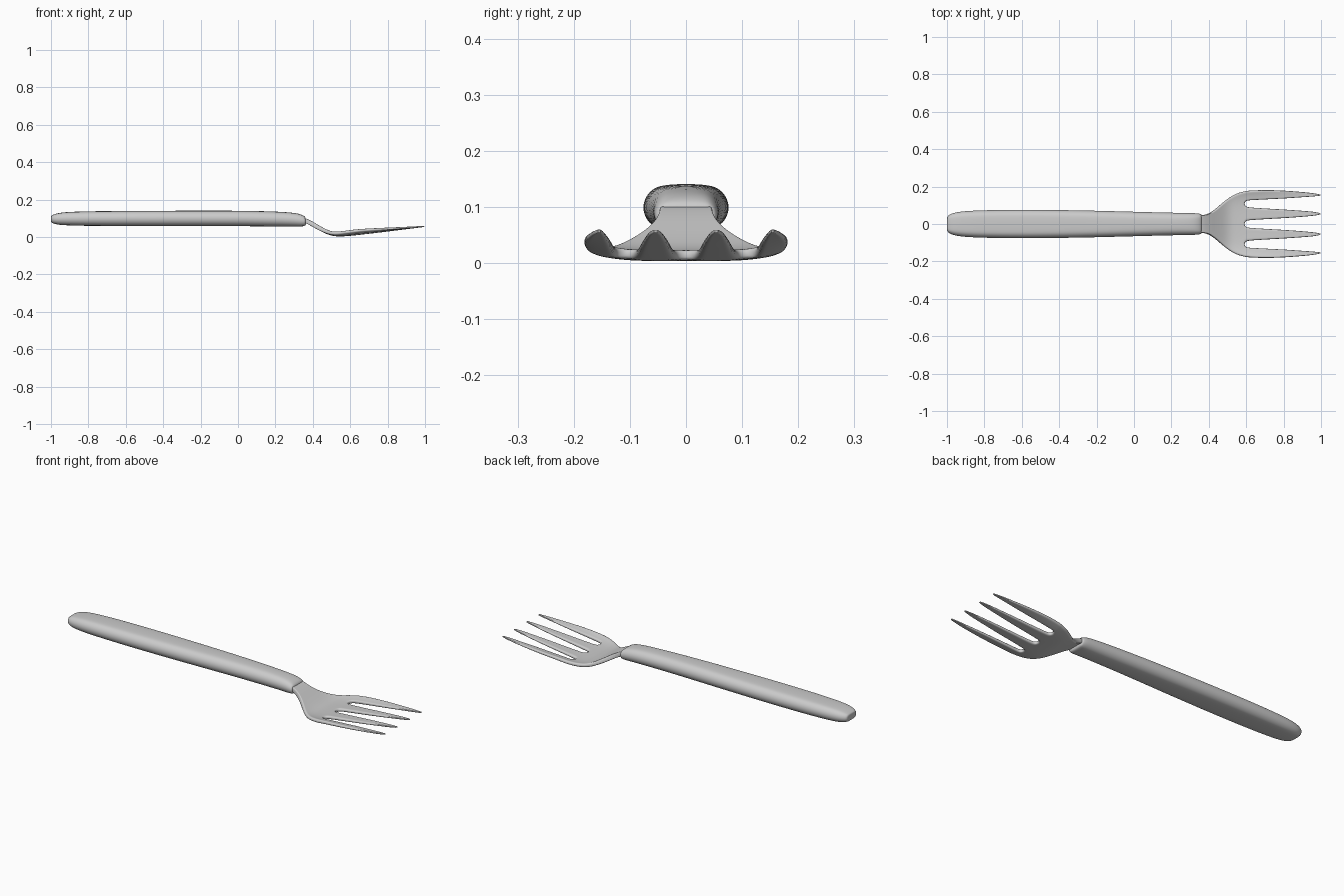
import bpy, bmesh, math

if "Cube" in bpy.data.objects:
    bpy.data.objects.remove(bpy.data.objects["Cube"])


def interp(table, x):
    """Piecewise linear lookup in a list of (x, value)."""
    if x <= table[0][0]:
        return table[0][1]
    for (a, va), (b, vb) in zip(table, table[1:]):
        if x <= b:
            return va + (vb - va) * (x - a) / (b - a)
    return table[-1][1]


def make_object(name, bm):
    bmesh.ops.recalc_face_normals(bm, faces=bm.faces)
    for f in bm.faces:
        f.smooth = True
    mesh = bpy.data.meshes.new(name)
    bm.to_mesh(mesh)
    bm.free()
    obj = bpy.data.objects.new(name, mesh)
    bpy.context.collection.objects.link(obj)
    return obj


def subdivide(obj, level=2):
    mod = obj.modifiers.new("smooth", 'SUBSURF')
    mod.levels = mod.render_levels = level


# Handle: loft of stadium sections (x, half width, bottom z, top z)
sections = [(-1.0, .036, .080, .112), (-.995, .046, .075, .117), (-.97, .060, .066, .127),
            (-.92, .070, .062, .134), (-.8, .076, .059, .138), (-.55, .079, .058, .140),
            (-.2, .073, .058, .141), (.0, .067, .058, .141), (.2, .062, .056, .137),
            (.3, .060, .055, .130), (.335, .059, .055, .122), (.355, .056, .058, .112),
            (.364, .050, .064, .102)]
bm = bmesh.new()
rings = []
for x, hw, z0, z1 in sections:
    r, zc, ring = (z1 - z0) / 2, (z0 + z1) / 2, []
    for side, start in ((1, -90), (-1, 90)):
        for i in range(7):
            a = math.radians(start + i * 30)
            ring.append(bm.verts.new((x, side * (hw - r) + r * math.cos(a), zc + r * math.sin(a))))
    rings.append(ring)
for r0, r1 in zip(rings, rings[1:]):
    for i in range(len(r0)):
        j = (i + 1) % len(r0)
        bm.faces.new((r0[i], r0[j], r1[j], r1[i]))
for end in (rings[0], rings[-1]):
    bm.faces.new(end)
subdivide(make_object("handle", bm), 2)

# Head profiles: outline, gap edges, height and thickness along x
outer = [(.34, .046), (.38, .048), (.41, .058), (.44, .082), (.47, .110), (.5, .136), (.53, .155),
         (.56, .168), (.6, .177), (.66, .181), (.72, .182), (.8, .179), (.9, .172), (.96, .165), (1, .157)]
mid_gap = [(.59, 0), (.596, .014), (.61, .019), (.66, .023), (.8, .031), (.9, .038), (.96, .044), (1, .051)]
gap_in = [(.34, .024), (.38, .025), (.44, .044), (.5, .074), (.56, .098), (.59, .108), (.596, .095),
          (.61, .090), (.66, .086), (.8, .078), (.9, .071), (.96, .066), (1, .057)]
gap_out = [(.59, .108), (.596, .122), (.61, .126), (.66, .129), (.8, .136), (.9, .143),
           (.96, .147), (1, .152)]
height = [(.34, .096), (.37, .084), (.4, .068), (.43, .050), (.46, .034), (.49, .020), (.52, .0125),
          (.56, .0125), (.6, .015), (.7, .025), (.85, .041), (1, .057)]
thick = [(.34, 1), (.42, 1), (.5, .8), (.6, .75), (.8, .55), (1, .25)]
stations = [.34, .37, .4, .43, .46, .49, .52, .55, .57, .59, .596, .61, .64, .68, .74, .8, .86, .92,
            .96, .985, .997]
COLS = 4

# Head: four strips that share edges in the palm and part into tines
bm = bmesh.new()
for side in (1, -1):
    for outer_strip in (False, True):
        rows = []
        for x in stations:
            if outer_strip:
                a, b = interp(gap_out, x) if x >= .59 else interp(gap_in, x), interp(outer, x)
            else:
                a, b = interp(mid_gap, x), interp(gap_in, x)
            cup = .017 * max(0, min(1, (x - .4) / .12)) * max(0, min(1, (1 - x) / .35))
            row = []
            for i in range(COLS + 1):
                y = a + (b - a) * i / COLS
                row.append(bm.verts.new((x, side * y, interp(height, x) + cup * (y / .18) ** 4)))
            rows.append(row)
        for r0, r1 in zip(rows, rows[1:]):
            for i in range(COLS):
                quad = (r0[i], r1[i], r1[i + 1], r0[i + 1])
                bm.faces.new(quad if side > 0 else quad[::-1])
bmesh.ops.remove_doubles(bm, verts=bm.verts, dist=.0005)
head = make_object("tined_head", bm)

# Thickness tapers toward the tine tips
group = head.vertex_groups.new(name="thickness")
for v in head.data.vertices:
    group.add([v.index], interp(thick, v.co.x), 'REPLACE')
solid = head.modifiers.new("thickness", 'SOLIDIFY')
solid.thickness = .024
solid.offset = 0
solid.vertex_group = "thickness"
subdivide(head, 2)
